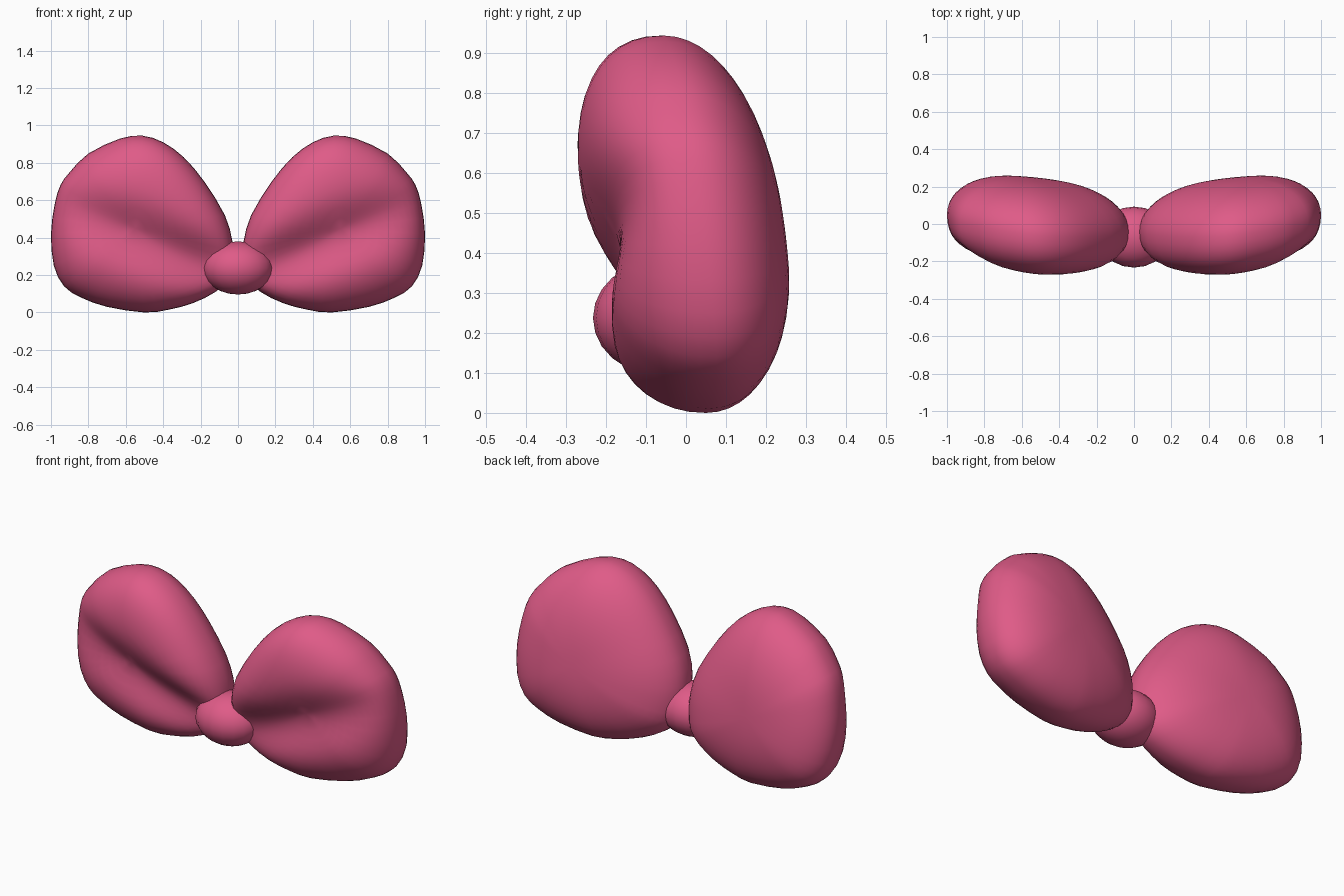
import bpy, bmesh, math
from mathutils import Vector

if "Cube" in bpy.data.objects:
    bpy.data.objects.remove(bpy.data.objects["Cube"])

pink = bpy.data.materials.new("bow pink")
pink.diffuse_color = (0.74, 0.105, 0.245, 1)
pink.use_nodes = True
pink.node_tree.nodes["Principled BSDF"].inputs["Base Color"].default_value = pink.diffuse_color

# Front outline (x, z) of the right loop
OUTLINE = [(0.03, 0.38), (0.07, 0.52), (0.18, 0.70), (0.29, 0.83), (0.40, 0.91),
           (0.51, 0.945), (0.63, 0.93), (0.80, 0.85), (0.90, 0.75), (0.95, 0.68),
           (0.98, 0.58), (1.0, 0.42), (0.985, 0.25), (0.93, 0.14), (0.84, 0.08),
           (0.70, 0.03), (0.50, 0.0), (0.37, 0.015), (0.24, 0.05), (0.12, 0.11),
           (0.05, 0.18), (0.03, 0.28)]
CX, CZ = 0.55, 0.45
RINGS = 14


def smooth_outline():
    """Catmull-Rom midpoints between the outline points."""
    out, n = [], len(OUTLINE)
    for i in range(n):
        a, b, c, d = (Vector(OUTLINE[(i + k) % n]) for k in (-1, 0, 1, 2))
        out += [b, (9 * (b + c) - a - d) / 16]
    return out


def loop_y(x, z, s, front):
    """Depth of the puffed surface; the front carries a slanted fold."""
    mid = -0.055 * (z - 0.47) / 0.47 + 0.045 * (x - CX) / 0.45
    if not front:
        return mid + 0.24 * math.sqrt(max(0, 1 - s ** 2.4))
    y = mid - 0.255 * max(0, 1 - s ** 3) ** 0.45
    d = z - (0.175 + 0.42 * x)
    width = 0.145 if d > 0 else 0.17
    depth = 0.135 - 0.09 * x
    return y + depth * math.exp(-(d / width) ** 2) * (1 - s ** 5)


def finish(bm, name):
    bmesh.ops.recalc_face_normals(bm, faces=bm.faces)
    me = bpy.data.meshes.new(name)
    bm.to_mesh(me)
    bm.free()
    me.materials.append(pink)
    for p in me.polygons:
        p.use_smooth = True
    ob = bpy.data.objects.new(name, me)
    bpy.context.collection.objects.link(ob)
    return ob


def make_loop(name, side):
    bm = bmesh.new()
    pts = smooth_outline()
    n = len(pts)
    rows = []
    # Rings run from the front centre, over the rim, to the back centre
    for r in range(1, 2 * RINGS):
        s = math.sin(math.pi * r / (2 * RINGS))
        row = []
        for p in pts:
            x, z = CX + (p.x - CX) * s, CZ + (p.y - CZ) * s
            row.append(bm.verts.new((side * x, loop_y(x, z, s, r < RINGS), z)))
        rows.append(row)
    for a, b in zip(rows, rows[1:]):
        for i in range(n):
            j = (i + 1) % n
            bm.faces.new((a[i], a[j], b[j], b[i]))
    for row, front in ((rows[0], True), (rows[-1], False)):
        c = bm.verts.new((side * CX, loop_y(CX, CZ, 0, front), CZ))
        for i in range(n):
            bm.faces.new((c, row[i], row[(i + 1) % n]))
    return finish(bm, name)


# Two puffed loops
make_loop("right_loop", 1)
make_loop("left_loop", -1)

# Centre knot
bm = bmesh.new()
bmesh.ops.create_uvsphere(bm, u_segments=20, v_segments=12, radius=1)
for v in bm.verts:
    v.co = (v.co.x * 0.19, v.co.y * 0.163 - 0.07, v.co.z * 0.142 + 0.238)
finish(bm, "knot")
